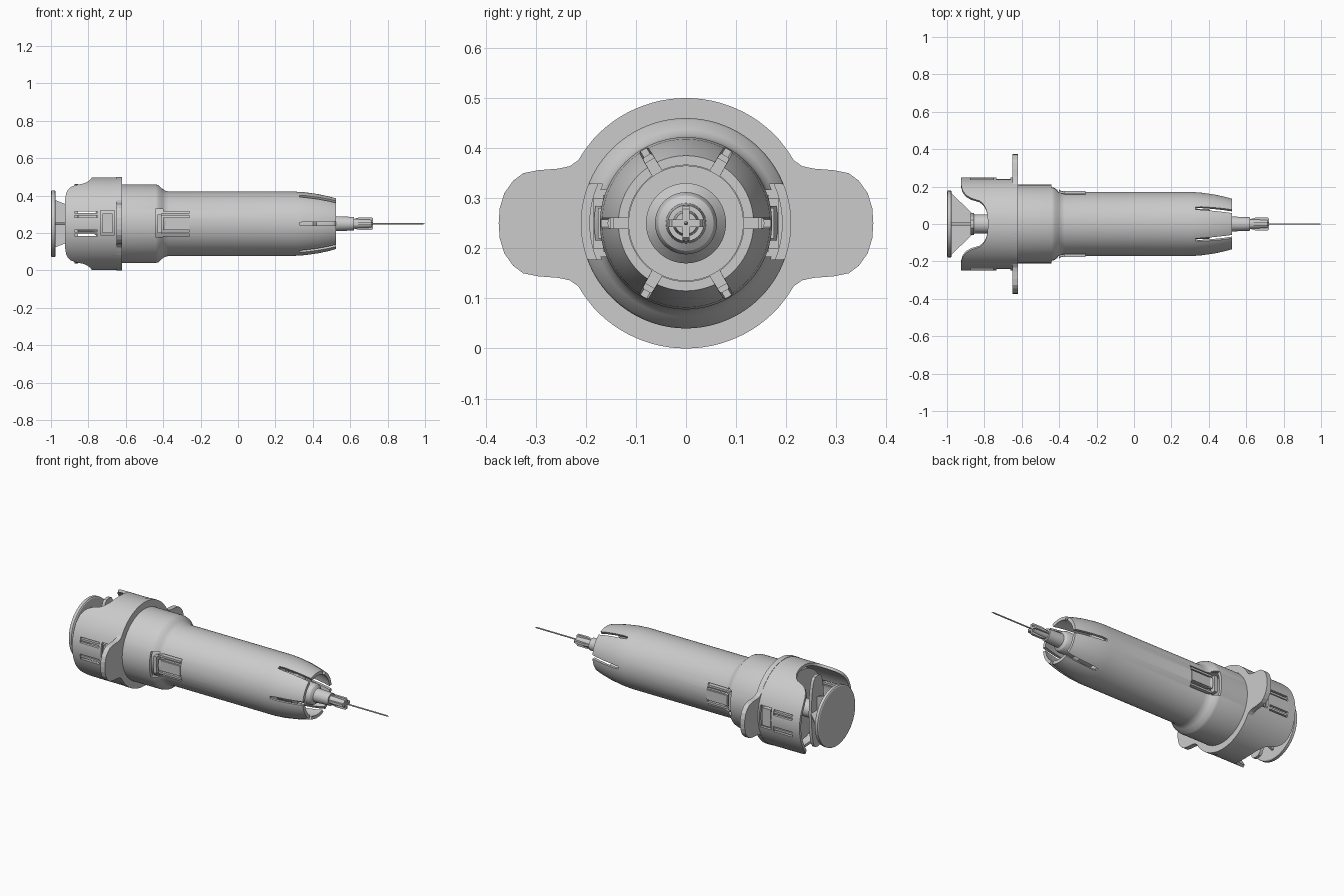
import bpy, bmesh, math
from mathutils import Vector

if "Cube" in bpy.data.objects:
    bpy.data.objects.remove(bpy.data.objects["Cube"])

CZ = 0.25   # height of the long axis
SEG = 96


def finish(name, bm, smooth=True):
    bmesh.ops.recalc_face_normals(bm, faces=bm.faces[:])
    me = bpy.data.meshes.new(name)
    bm.to_mesh(me)
    bm.free()
    ob = bpy.data.objects.new(name, me)
    bpy.context.collection.objects.link(ob)
    if smooth:
        bpy.ops.object.select_all(action='DESELECT')
        ob.select_set(True)
        bpy.context.view_layer.objects.active = ob
        bpy.ops.object.shade_smooth_by_angle(angle=math.radians(30))
    return ob


def rings(name, rows, closed):
    """rows: functions angle -> (x, r), swept around the long axis."""
    bm = bmesh.new()
    grid = []
    for f in rows:
        ring = []
        for i in range(SEG):
            a = 2 * math.pi * i / SEG
            x, r = f(a)
            ring.append(bm.verts.new((x, r * math.cos(a), CZ + r * math.sin(a))))
        grid.append(ring)
    n = len(grid)
    for j in range(n if closed else n - 1):
        p, q = grid[j], grid[(j + 1) % n]
        for i in range(SEG):
            k = (i + 1) % SEG
            bm.faces.new((p[i], p[k], q[k], q[i]))
    if not closed:
        bm.faces.new(grid[0])
        bm.faces.new(grid[-1])
    return finish(name, bm)


def lathe(name, profile, closed=False):
    return rings(name, [lambda a, p=p: p for p in profile], closed)


def prism(name, pts, lo, hi, to3d):
    """Extrude a 2D outline between lo and hi."""
    bm = bmesh.new()
    a = [bm.verts.new(to3d(u, v, lo)) for u, v in pts]
    b = [bm.verts.new(to3d(u, v, hi)) for u, v in pts]
    bm.faces.new(a)
    bm.faces.new(b)
    for i in range(len(pts)):
        k = (i + 1) % len(pts)
        bm.faces.new((a[i], a[k], b[k], b[i]))
    return finish(name, bm, False)


def box(name, x0, x1, y0, y1, z0, z1):
    return prism(name, [(x0, y0), (x1, y0), (x1, y1), (x0, y1)], CZ + z0, CZ + z1,
                 lambda u, v, w: (u, v, w))


def cut(ob, cutters):
    for c in cutters:
        m = ob.modifiers.new("cut", 'BOOLEAN')
        m.operation, m.solver, m.object = 'DIFFERENCE', 'EXACT', c
    dg = bpy.context.evaluated_depsgraph_get()
    me = bpy.data.meshes.new_from_object(ob.evaluated_get(dg))
    ob.modifiers.clear()
    ob.data = me
    for c in cutters:
        bpy.data.objects.remove(c)


# Main barrel: collar, shoulder and tapered open nose
barrel = lathe("barrel", [
    (-0.76, 0.210), (-0.44, 0.210), (-0.425, 0.206), (-0.405, 0.187), (-0.39, 0.177), (-0.37, 0.172),
    (0.30, 0.172), (0.36, 0.168), (0.43, 0.158), (0.49, 0.145), (0.525, 0.135),
    (0.525, 0.116), (0.48, 0.130), (0.42, 0.144), (0.34, 0.155), (0.28, 0.157),
    (-0.38, 0.157), (-0.44, 0.192), (-0.76, 0.192)], True)
cutters = []
for i in range(6):
    a = i * math.pi / 3
    c, s = math.cos(a), math.sin(a)
    cutters.append(prism("slot", [(0.33, 0.007), (0.33, -0.007), (0.36, -0.010), (0.56, -0.011),
                                  (0.56, 0.011), (0.36, 0.010)], 0.08, 0.2,
                         lambda u, v, w, c=c, s=s: (u, w * c - v * s, CZ + w * s + v * c)))
cutters += [box("slot", -0.44, -0.40, -0.3, 0.3, -0.072, 0.078)]
for z in (-0.05, 0.05):
    cutters.append(box("slot", -0.405, -0.26, -0.3, 0.3, z - 0.016, z + 0.016))
cut(barrel, cutters)

# Rear shell with deep finger cut-outs above and below
KEYS = [(0, -0.925), (0.13, -0.925), (0.17, -0.918), (0.195, -0.90), (0.207, -0.875),
        (0.213, -0.835), (0.223, -0.81), (0.237, -0.79), (0.251, -0.78)]


def rear_edge(a):
    h = abs(math.sin(a)) * 0.25
    for (h0, x0), (h1, x1) in zip(KEYS, KEYS[1:]):
        if h <= h1:
            return x0 + (x1 - x0) * (h - h0) / (h1 - h0)
    return KEYS[-1][1]


shell = rings("rear_shell", [
    lambda a: (rear_edge(a), 0.248), lambda a: (-0.62, 0.248),
    lambda a: (-0.62, 0.232), lambda a: (rear_edge(a), 0.232)], True)
cutters = [box("slot", -0.735, -0.66, -0.3, 0.3, -0.06, 0.07)]
for z in (-0.05, 0.05):
    cutters.append(box("slot", -0.875, -0.75, -0.3, 0.3, z - 0.016, z + 0.016))
cut(shell, cutters)

# Finger flange: disc with two rounded wings
quarter = [(0.374, 0), (0.372, 0.03), (0.363, 0.06), (0.345, 0.085), (0.325, 0.1), (0.295, 0.106),
           (0.255, 0.109), (0.232, 0.114), (0.215, 0.126), (0.203, 0.145)]
quarter += [(0.25 * math.cos(math.radians(d)), 0.25 * math.sin(math.radians(d))) for d in range(42, 91, 4)]
quarter[-1] = (0, 0.25)
half = quarter + [(-y, z) for y, z in quarter[-2::-1]]
outline = half + [(y, -z) for y, z in half[-2:0:-1]]
flange = prism("finger_flange", outline, -0.65, -0.62, lambda u, v, w: (w, u, CZ + v))
cut(flange, [lathe("bore", [(-0.7, 0.2), (-0.6, 0.2)])])

# Side latches on both sides
for side, s in (("left", -1), ("right", 1)):
    def latch(part, x0, x1, r0, r1, z0, z1):
        box(f"{part}_{side}", x0, x1, min(s * r0, s * r1), max(s * r0, s * r1), z0, z1)
    latch("collar_latch", -0.43, -0.41, 0.15, 0.185, -0.05, 0.05)
    latch("collar_tab", -0.40, -0.26, 0.165, 0.176, -0.03, 0.03)
    latch("shell_latch", -0.725, -0.67, 0.2, 0.236, -0.05, 0.055)
    for k, z in enumerate((-0.05, 0.05)):
        latch(f"collar_rail_{k}", -0.41, -0.26, 0.14, 0.166, z - 0.006, z + 0.006)
        latch(f"shell_rail_{k}", -0.875, -0.75, 0.222, 0.238, z - 0.006, z + 0.006)

# Inner sleeve, rear cap and carrier
lathe("inner_sleeve", [(-0.60, 0.145), (0.28, 0.145), (0.28, 0.115), (0.30, 0.115),
                       (0.30, 0.07), (-0.60, 0.07)], True)
lathe("rear_cap", [(-0.76, 0.2), (-0.745, 0.2), (-0.745, 0.05), (-0.76, 0.05)], True)

# Syringe body, its narrow flange and the needle hub
lathe("syringe_body", [(-0.865, 0.06), (-0.85, 0.05), (-0.78, 0.05), (-0.76, 0.06), (0.29, 0.06),
                       (0.29, 0.08), (0.40, 0.08), (0.42, 0.062), (0.50, 0.062), (0.515, 0.055),
                       (0.525, 0.040), (0.62, 0.036), (0.62, 0.026), (0.715, 0.022)])
prism("syringe_flange",
      [(0.06 * math.copysign(1, math.cos(t)) * abs(math.cos(t)) ** 0.6, 0.213 * math.sin(t))
       for t in [2 * math.pi * i / 32 for i in range(32)]],
      -0.873, -0.855, lambda u, v, w: (w, u, CZ + v))

# Hub ribs, crossing at right angles
rib = [(0.62, -0.026), (0.65, -0.034), (0.715, -0.034), (0.722, -0.028),
       (0.722, 0.028), (0.715, 0.034), (0.65, 0.034), (0.62, 0.026)]
prism("hub_rib_flat", rib, -0.007, 0.007, lambda u, v, w: (u, v, CZ + w))
prism("hub_rib_upright", rib, -0.007, 0.007, lambda u, v, w: (u, w, CZ + v))
lathe("needle", [(0.70, 0.004), (0.985, 0.004), (1.0, 0.001)])

# Plunger: thumb disc and crossed tapering fins
lathe("thumb_disc", [(-1.0, 0.172), (-0.996, 0.178), (-0.979, 0.178), (-0.975, 0.172)])


def fin(r0, r1):
    return [(-0.98, -r0), (-0.87, -r1), (-0.87, -0.045), (-0.60, -0.045),
            (-0.60, 0.045), (-0.87, 0.045), (-0.87, r1), (-0.98, r0)]


prism("plunger_fin_flat", fin(0.168, 0.062), -0.007, 0.007, lambda u, v, w: (u, v, CZ + w))
prism("plunger_fin_upright", fin(0.127, 0.085), -0.007, 0.007, lambda u, v, w: (u, w, CZ + v))
